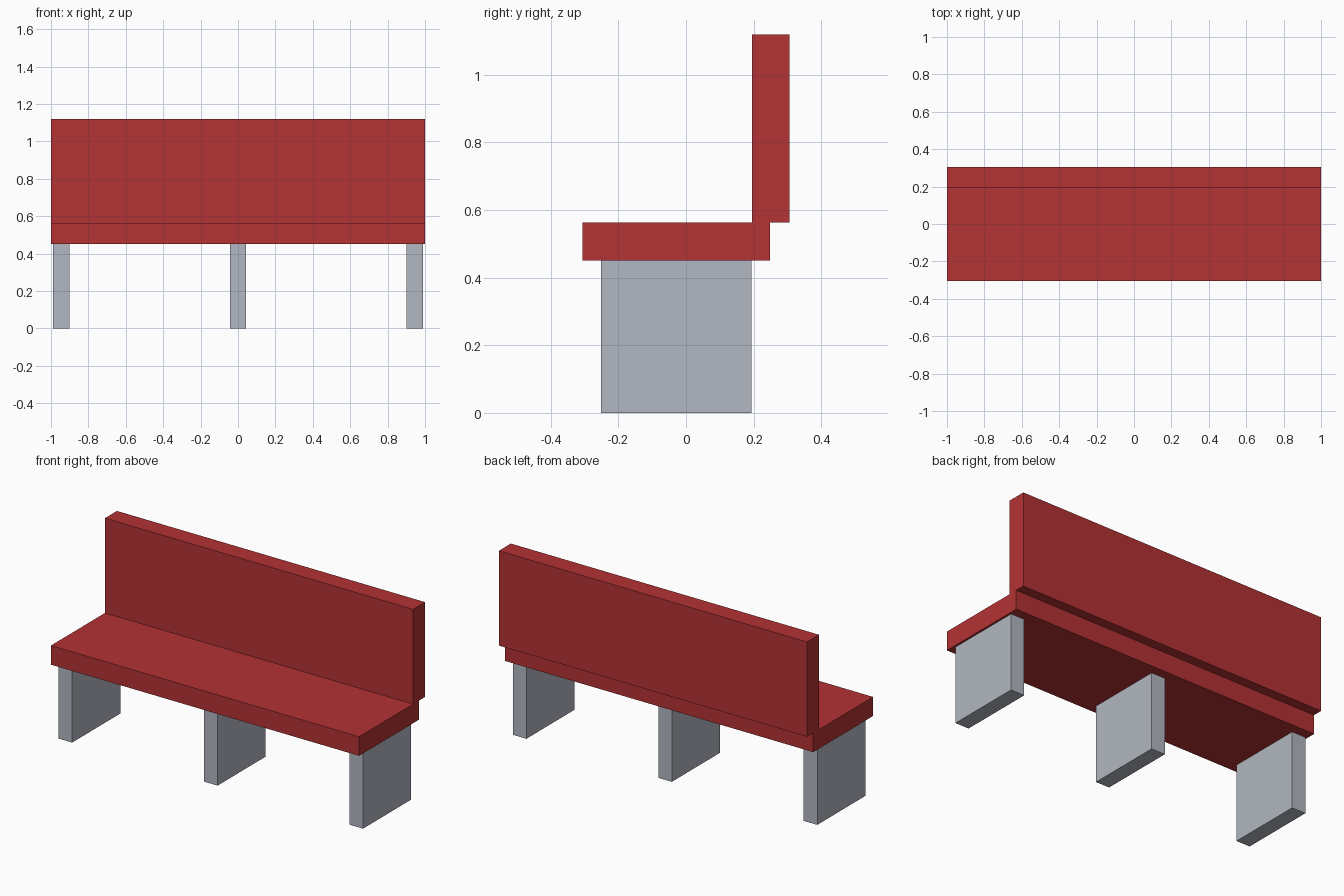
import bpy

if "Cube" in bpy.data.objects:
    bpy.data.objects.remove(bpy.data.objects["Cube"])


def material(name, color):
    m = bpy.data.materials.new(name)
    m.diffuse_color = (*color, 1.0)
    m.use_nodes = True
    m.node_tree.nodes["Principled BSDF"].inputs["Base Color"].default_value = m.diffuse_color
    return m


def box(name, low, high, mat):
    bpy.ops.mesh.primitive_cube_add(size=1, location=[(a + b) / 2 for a, b in zip(low, high)])
    ob = bpy.context.object
    ob.name = name
    ob.scale = [b - a for a, b in zip(low, high)]
    bpy.ops.object.transform_apply(location=False, rotation=False, scale=True)
    ob.data.materials.append(mat)
    return ob


red = material("red cushion", (0.456, 0.032, 0.034))
grey = material("light grey legs", (0.445, 0.474, 0.533))

# Seat slab and backrest resting on its rear edge
box("seat", (-1, -0.306, 0.451), (1, 0.249, 0.563), red)
box("backrest", (-1, 0.195, 0.563), (1, 0.306, 1.119), red)

# Three panel legs
for name, x in (("left_leg", -0.944), ("middle_leg", 0.0), ("right_leg", 0.944)):
    box(name, (x - 0.044, -0.252, 0), (x + 0.044, 0.194, 0.451), grey)
